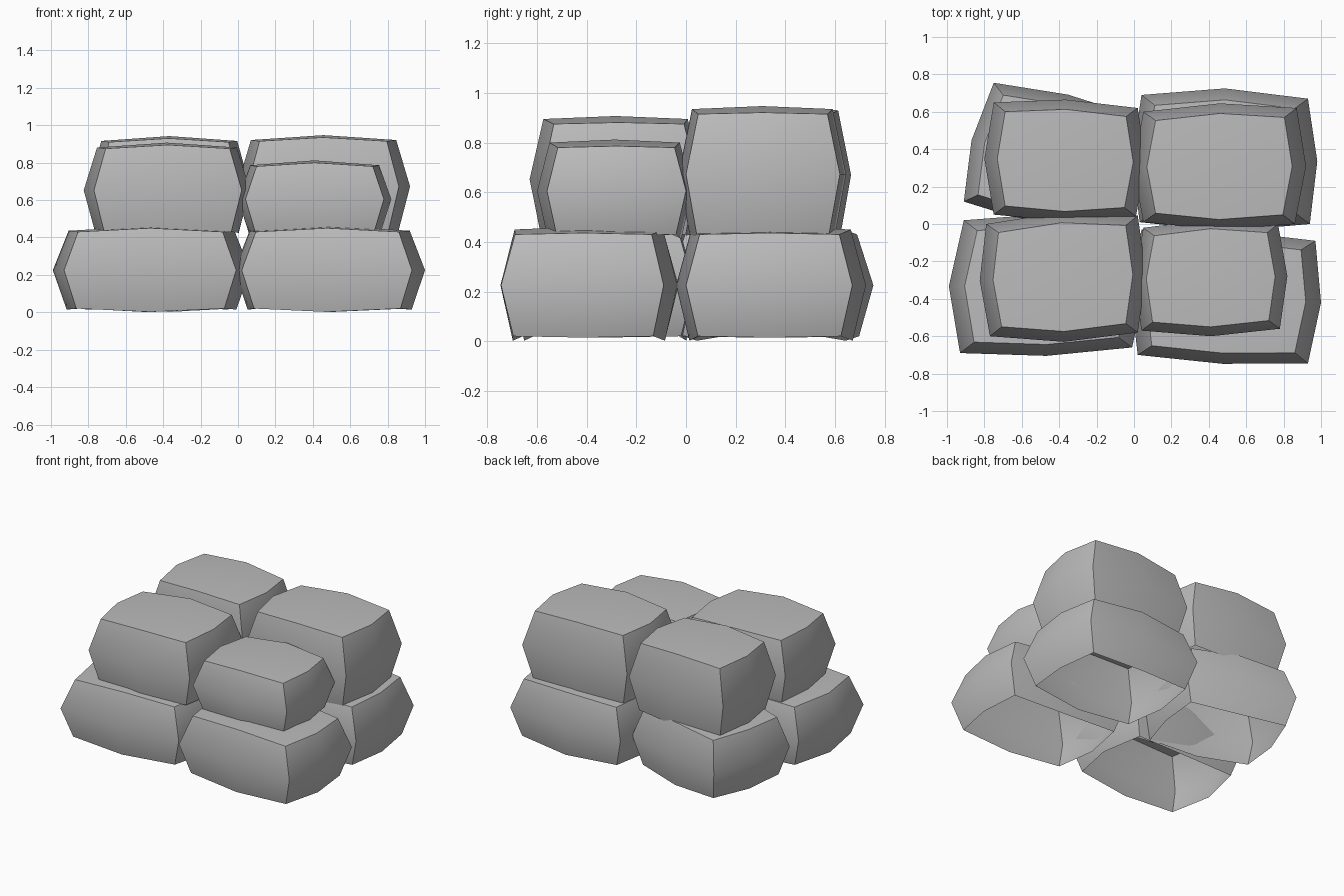
import bpy, bmesh, math
from mathutils import Vector

cube = bpy.data.objects.get("Cube")
if cube:
    bpy.data.objects.remove(cube, do_unlink=True)

stone_grey = bpy.data.materials.new("stone_grey")
stone_grey.use_nodes = True
colour = (0.5, 0.5, 0.5, 1)
stone_grey.diffuse_color = colour
stone_grey.node_tree.nodes["Principled BSDF"].inputs["Base Color"].default_value = colour


def waist_ring(corners, front_bulge, side_bulge):
    """Four corners plus a bulged midpoint on every side, counterclockwise."""
    ring = []
    for i, corner in enumerate(corners):
        a, b = Vector(corner), Vector(corners[(i + 1) % 4])
        along = (b - a).normalized()
        outward = Vector((along.y, -along.x))
        bulge = side_bulge if i % 2 else front_bulge
        ring += [a, (a + b) / 2 + outward * bulge]
    return ring


def stone(name, corners, bottom, top, front_bulge=0.03, side_bulge=0.055):
    """Pillow-sided block, open underneath, widest at half height."""
    waist = waist_ring(corners, front_bulge, side_bulge)
    centre = sum(waist, Vector((0, 0))) / 8
    bm = bmesh.new()

    def add_ring(scale, z, crown):
        verts = []
        for i, p in enumerate(waist):
            q = centre + (p - centre) * scale
            rise = crown if i % 4 == 1 else crown * 0.3 if i % 2 else 0
            verts.append(bm.verts.new((q.x, q.y, z + rise)))
        return verts

    # Sides: base rim, waist and top rim
    base = add_ring(0.86, bottom, -0.018)
    middle = add_ring(1, (bottom + top) / 2, 0)
    rim = add_ring(0.84, top, 0.02)
    for low, high in ((base, middle), (middle, rim)):
        for i in range(8):
            j = (i + 1) % 8
            bm.faces.new((low[i], low[j], high[j], high[i]))

    # Crowned top made of four quads
    peak = bm.verts.new((centre.x, centre.y, top + 0.032))
    for i in range(0, 8, 2):
        bm.faces.new((rim[i - 1], rim[i], rim[i + 1], peak))

    mesh = bpy.data.meshes.new(name)
    bm.to_mesh(mesh)
    bm.free()
    mesh.materials.append(stone_grey)
    obj = bpy.data.objects.new(name, mesh)
    bpy.context.collection.objects.link(obj)
    bpy.ops.object.select_all(action='DESELECT')
    obj.select_set(True)
    bpy.context.view_layer.objects.active = obj
    bpy.ops.object.shade_smooth_by_angle(angle=math.radians(45))


# Lower course
LOW, LEDGE = 0.02, 0.43
stone("lower_front_right_stone",
      [(-.93, -.69), (-.01, -.66), (0, .03), (-.91, .02)], LOW, LEDGE, .03, .07)
stone("lower_front_left_stone",
      [(.02, -.7), (.93, -.745), (.97, -.09), (.04, -.03)], LOW, LEDGE, .025, .05)
stone("lower_back_right_stone",
      [(-.91, .12), (-.1, -.07), (.03, .57), (-.75, .755)], LOW, LEDGE, .03, .04)
stone("lower_back_left_stone",
      [(.03, .01), (.94, 0), (.93, .67), (.04, .69)], LOW, LEDGE, .045, .045)

# Upper course
stone("upper_front_right_stone",
      [(-.77, -.6), (.02, -.58), (.02, .045), (-.79, 0)], LEDGE, .875, .04, .045)
stone("upper_front_left_stone",
      [(.04, -.57), (.78, -.56), (.77, 0), (.05, -.02)], LEDGE, .78, .035, .045)
stone("upper_back_right_stone",
      [(-.75, .05), (.01, .04), (.02, .62), (-.75, .65)], LEDGE, .91, .03, .05)
stone("upper_back_left_stone",
      [(.05, .01), (.86, 0), (.87, .62), (.05, .6)], LEDGE, .915, .035, .055)
